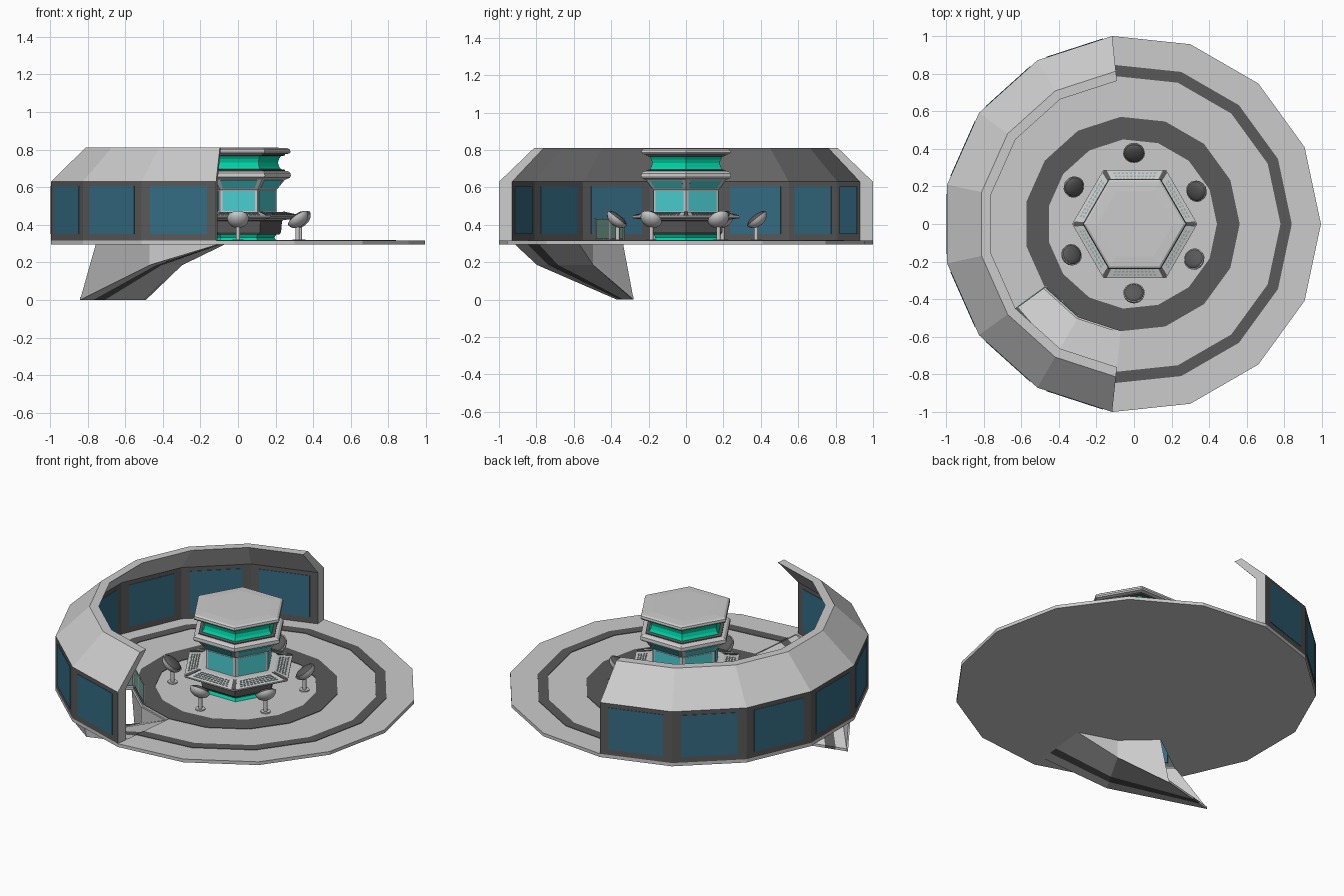
import bpy, bmesh, math
from mathutils import Vector, Matrix

if "Cube" in bpy.data.objects:
    bpy.data.objects.remove(bpy.data.objects["Cube"])

def material(name, *rgb):
    m = bpy.data.materials.new(name)
    m.diffuse_color = (*rgb, 1)
    m.use_nodes = True
    m.node_tree.nodes["Principled BSDF"].inputs["Base Color"].default_value = m.diffuse_color
    return m

GREY = material("grey", .8, .8, .8)
DARK = material("dark_grey", .1, .1, .1)
BLUE = material("window_blue", .035, .15, .23)
CYAN = material("screen_cyan", .07, .62, .65)
GREEN = material("glow_green", .0, .65, .38)
GLASS = material("rail_glass", .18, .36, .3)
KEYS = material("keys", .3, .42, .4)

N, CX = 15, -.011           # the deck is a 15-sided polygon

def P(k, r, z, n=N, cx=CX):
    a = math.tau * k / n
    return Vector((cx + r * math.cos(a), r * math.sin(a), z))

def finish(name, bm, *mats):
    bmesh.ops.remove_doubles(bm, verts=bm.verts, dist=1e-5)
    bmesh.ops.recalc_face_normals(bm, faces=bm.faces)
    me = bpy.data.meshes.new(name)
    bm.to_mesh(me)
    bm.free()
    for m in mats:
        me.materials.append(m)
    ob = bpy.data.objects.new(name, me)
    bpy.context.collection.objects.link(ob)
    return ob

def sweep(name, prof, mats=(GREY,), n=N, cx=CX, k0=0, k1=None, edge_mats=()):
    """Sweep a closed (radius, height) profile around the n-gon from corner k0 to k1."""
    bm = bmesh.new()
    k1 = k0 + n if k1 is None else k1
    rings = [[bm.verts.new(P(k, r, z, n, cx)) for r, z in prof] for k in range(k0, k1 + 1)]
    m = len(prof)
    for a, b in zip(rings, rings[1:]):
        for i in range(m):
            if prof[i][0] == 0 and prof[(i + 1) % m][0] == 0:
                continue
            j = (i + 1) % m
            vs = [v for v in (a[i], a[j], b[j], b[i])]
            if prof[i][0] == 0:
                vs = [a[i], a[j], b[j]]
            elif prof[j][0] == 0:
                vs = [a[i], a[j], b[i]]
            f = bm.faces.new(vs)
            f.material_index = edge_mats[i] if edge_mats else 0
    if k1 - k0 < n:
        bm.faces.new(rings[0])
        bm.faces.new(rings[-1])
    return finish(name, bm, *mats)

def prism(bm, a, b):
    """Solid between two matching outlines."""
    va, vb = [bm.verts.new(p) for p in a], [bm.verts.new(p) for p in b]
    bm.faces.new(va)
    bm.faces.new(vb)
    for i in range(len(va)):
        j = (i + 1) % len(va)
        bm.faces.new((va[i], va[j], vb[j], vb[i]))

def block(bm, k, prof, t0, t1, n=N, cx=CX):
    """Profile extruded along side k of the n-gon, between fractions t0 and t1."""
    ends = [[P(k, r, z, n, cx).lerp(P(k + 1, r, z, n, cx), t) for r, z in prof] for t in (t0, t1)]
    prism(bm, *ends)

def rect(r0, r1, z0, z1):
    return [(r0, z0), (r1, z0), (r1, z1), (r0, z1)]

# Deck, open over two sides for the ramp
F0, F1 = .295, .315
RI, RO = .573, .92
sweep("deck_centre", [(0, F0), (RI, F0), (RI, F1), (0, F1)])
sweep("deck_middle", rect(RI, RO, F0, F1), k0=11, k1=24)
sweep("deck_rim", rect(RO, 1.005, F0, F1))
sweep("inner_floor_ring", rect(.452, RI, F1 - .004, F1 + .003), (DARK,))
sweep("outer_floor_ring", rect(.79, .85, F1 - .004, F1 + .003), (DARK,), k0=11, k1=24)

# Half-round wall with sloping roof
sweep("wall_and_roof", [(1.005, F1), (1.005, .63), (.817, .81), (.765, .81), (.935, .63), (.935, F1)],
      (GREY, DARK), k0=4, k1=11, edge_mats=[1, 0, 0, 0, 1, 0])
bm = bmesh.new()
for k in range(4, 11):
    block(bm, k, rect(.932, 1.008, .35, .605), .12, .88)
finish("windows", bm, BLUE)

# Ramp leading down through the deck
end_in, end_out = Vector((-.49, -.28, .015)), Vector((-.84, -.37, .015))
stations = []
for a, b in ((P(11, RI, .31), P(11, RO, .31)), (P(10, RI, .2), P(10, RO, .2)), (end_in, end_out)):
    stations.append([a.lerp(b, (r - RI) / (RO - RI)) for r in (RI, .79, .85, RO)])
bm = bmesh.new()
down = Vector((0, 0, -.015))
for s, t in zip(stations, stations[1:]):
    for i in range(3):
        first = len(bm.faces)
        q = [s[i], s[i + 1], t[i + 1], t[i]]
        prism(bm, q, [p + down for p in q])
        bm.faces.ensure_lookup_table()
        for f in bm.faces[first:]:
            f.material_index = int(i == 1)
finish("ramp", bm, GREY, DARK)
bm = bmesh.new()
for r, end, side in ((RI, end_in, .01), (RO, end_out, -.01)):
    low = P(10, r, .19)
    for pts in ([P(11, r, .3), low, P(10, r, .3)],
                [low, end + down, P(9, r, .3), P(10, r, .3)]):
        out = Vector((math.cos(3.98), math.sin(3.98), 0)) * side
        prism(bm, pts, [p + out for p in pts])
finish("ramp_side_walls", bm, GREY)

# Glass guard rail round the stairwell
def rail(bm, a, b, z0, z1, w):
    s = (b - a).cross(Vector((0, 0, 1))).normalized() * w
    prism(bm, [a - s + Vector((0, 0, z0)), b - s + Vector((0, 0, z0)),
               b - s + Vector((0, 0, z1)), a - s + Vector((0, 0, z1))],
          [a + s + Vector((0, 0, z0)), b + s + Vector((0, 0, z0)),
           b + s + Vector((0, 0, z1)), a + s + Vector((0, 0, z1))])

glass, posts = bmesh.new(), bmesh.new()
corner = P(9, .565, 0)
for far in (P(9, .76, 0), P(10, .565, 0)):
    for f0, f1 in ((.05, .48), (.52, .95)):
        rail(glass, corner.lerp(far, f0), corner.lerp(far, f1), .325, .43, .003)
    for f in (.02, .5, .98):
        rail(posts, corner.lerp(far, f - .02), corner.lerp(far, f + .02), F1, .435, .004)
finish("rail_glass", glass, GLASS)
finish("rail_posts", posts, GREY)

# Six-sided control column, stacked from bottom to top
def hexa(name, prof, mat=GREY):
    return sweep(name, [(0, prof[0][1])] + prof + [(0, prof[-1][1])], (mat,), 6, .004)

hexa("base_glow", [(.2, F1), (.19, .332), (.2, .35)], GREEN)
hexa("pedestal", [(.215, .348), (.225, .36), (.23, .42), (.25, .432)], DARK)
hexa("desk", [(.24, .425), (.325, .434), (.333, .44), (.333, .447), (.24, .468), (.19, .468)])
hexa("screen_column", [(.2, .465), (.2, .585), (.205, .59), (.25, .645)])
hexa("middle_band", [(.25, .64), (.272, .65), (.277, .66), (.275, .675), (.262, .685), (.22, .69)])
hexa("lower_collar", [(.245, .684), (.245, .692), (.21, .698)], DARK)
hexa("upper_glow", [(.228, .69), (.214, .71), (.208, .73), (.214, .75), (.228, .77)], GREEN)
hexa("upper_collar", [(.21, .762), (.245, .768), (.245, .78)], DARK)
hexa("cap", [(.25, .775), (.27, .779), (.275, .787), (.272, .8), (.26, .807), (.2, .81)])

# Screens and key rows on each side of the column
bm, keys, trim = bmesh.new(), bmesh.new(), bmesh.new()
for k in range(6):
    block(bm, k, rect(.19, .203, .472, .58), .08, .92, 6, .004)
    block(bm, k, [(.2, .596), (.212, .594), (.248, .636), (.235, .638)], .1, .9, 6, .004)
    for t in (0, .955):
        block(trim, k, [(.24, .466), (.328, .446), (.328, .4505), (.24, .4705)], t, t + .045, 6, .004)
    for row in range(4):
        r = .255 + row * .017
        z = .468 - (r - .24) * .226
        for c in range(11):
            t = .13 + c * .069
            block(keys, k, [(r, z - .003), (r + .009, z - .005), (r + .009, z + .001), (r, z + .003)],
                  t, t + .042, 6, .004)
finish("screens", bm, CYAN)
finish("desk_keys", keys, KEYS)
finish("desk_corner_trim", trim, DARK)

# Six egg-shaped chairs facing the column
def shade(ob):
    bpy.ops.object.select_all(action='DESELECT')
    bpy.context.view_layer.objects.active = ob
    ob.select_set(True)
    bpy.ops.object.shade_smooth_by_angle(angle=math.radians(40))

for i, ang in enumerate((90, 149, 207, 270, 329, 27)):
    place = Matrix.Translation((0, .005, 0)) @ Matrix.Rotation(math.radians(ang), 4, 'Z') @ Matrix.Translation((.37, 0, 0))
    tilt = place @ Matrix.Translation((0, 0, .435)) @ Matrix.Rotation(math.radians(-38), 4, 'Y')
    for name, depth, size, mat in (("seat_shell", .045, 1, GREY), ("seat_cushion", .018, .9, DARK)):
        bm = bmesh.new()
        bmesh.ops.create_uvsphere(bm, u_segments=16, v_segments=10, radius=1)
        if mat is GREY:
            bmesh.ops.delete(bm, geom=[v for v in bm.verts if v.co.z > .01], context='VERTS')
            bmesh.ops.holes_fill(bm, edges=bm.edges)
        bm.transform(tilt @ Matrix.Diagonal((.064 * size, .058 * size, depth, 1)))
        shade(finish(f"{name}_{i + 1}", bm, mat))
    bm = bmesh.new()
    for r, z0, z1 in ((.011, F1, .41), (.028, F1, .322)):
        bmesh.ops.create_cone(bm, cap_ends=True, segments=12, radius1=r, radius2=r, depth=z1 - z0,
                              matrix=place @ Matrix.Translation((0, 0, (z0 + z1) / 2)))
    shade(finish(f"seat_stem_{i + 1}", bm, GREY))
